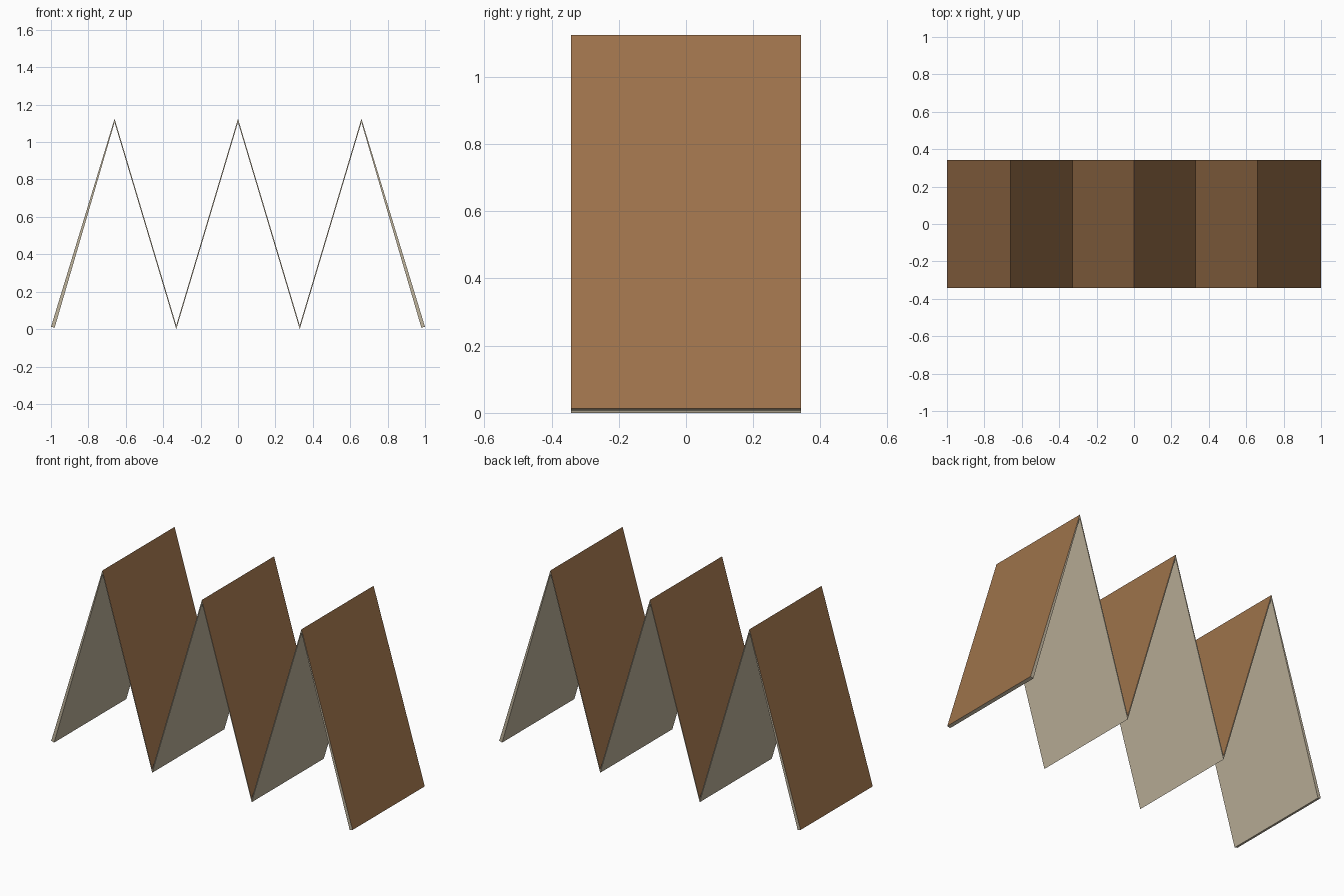
import bpy, bmesh

if "Cube" in bpy.data.objects:
    bpy.data.objects.remove(bpy.data.objects["Cube"])

HALF_WIDTH = 0.342
STEP = 0.33
LOW, HIGH = 0.01, 1.115


def material(name, color):
    mat = bpy.data.materials.new(name)
    mat.diffuse_color = color
    mat.use_nodes = True
    mat.node_tree.nodes["Principled BSDF"].inputs["Base Color"].default_value = mat.diffuse_color
    return mat


# zigzag profile swept across the depth
bm = bmesh.new()
rows = []
for i in range(7):
    x, z = (i - 3) * STEP, HIGH if i % 2 else LOW
    rows.append([bm.verts.new((x, y, z)) for y in (-HALF_WIDTH, HALF_WIDTH)])
for a, b in zip(rows, rows[1:]):
    bm.faces.new((a[0], b[0], b[1], a[1]))
bm.normal_update()

mesh = bpy.data.meshes.new("folded_sheet")
bm.to_mesh(mesh)
bm.free()
sheet = bpy.data.objects.new("folded_sheet", mesh)
bpy.context.collection.objects.link(sheet)

# brown upper face, beige underside and rim
mesh.materials.append(material("brown_top", (0.34, 0.17, 0.07, 1)))
mesh.materials.append(material("beige_underside", (0.53, 0.46, 0.34, 1)))

# thin at the folds, full thickness at the free ends
solid = sheet.modifiers.new("thickness", "SOLIDIFY")
solid.thickness = 0.02
solid.offset = 0
solid.use_even_offset = False
solid.material_offset = 1
solid.material_offset_rim = 1
